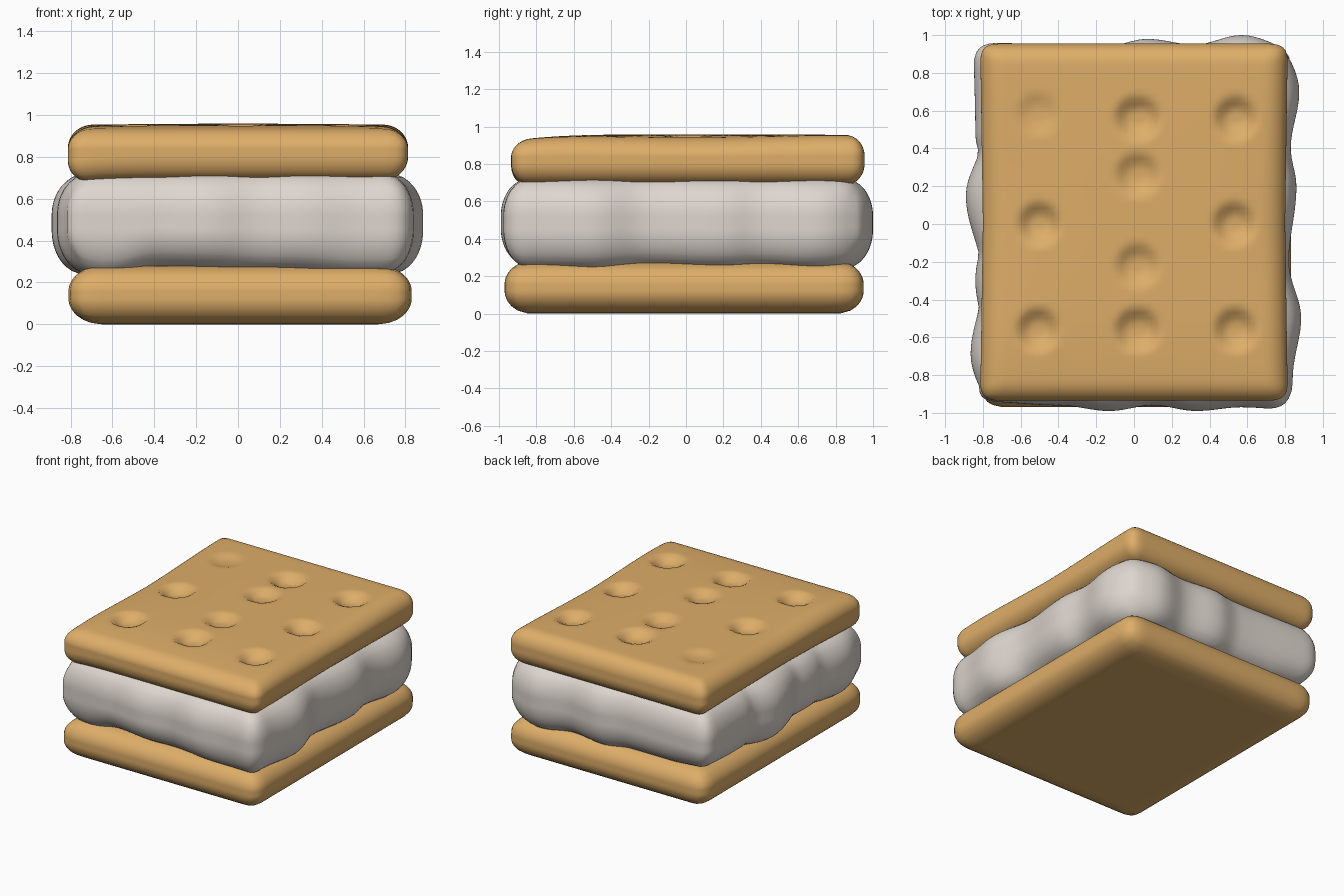
import bpy, bmesh, math

if "Cube" in bpy.data.objects:
    bpy.data.objects.remove(bpy.data.objects["Cube"], do_unlink=True)


def material(name, rgb):
    m = bpy.data.materials.new(name)
    m.use_nodes = True
    m.diffuse_color = (*rgb, 1)
    m.node_tree.nodes["Principled BSDF"].inputs["Base Color"].default_value = (*rgb, 1)
    return m


def wave(t, pts):
    """Smooth interpolation through (position, value) pairs."""
    if t <= pts[0][0]:
        return pts[0][1]
    for (a, va), (b, vb) in zip(pts, pts[1:]):
        if t <= b:
            k = (1 - math.cos(math.pi * (t - a) / (b - a))) / 2
            return va + (vb - va) * k
    return pts[-1][1]


def pillow(name, mat, half, centre, radius, cuts, warp):
    """Rounded slab with squarish plan corners, shaped further by warp."""
    bm = bmesh.new()
    bmesh.ops.create_cube(bm, size=2)
    bmesh.ops.subdivide_edges(bm, edges=bm.edges[:], cuts=cuts, use_grid_fill=True)
    for v in bm.verts:
        inner, d = [], []
        for c, h, r in zip(v.co, half, radius):
            p = c * h
            q = max(r - h, min(h - r, p))
            inner.append(q)
            d.append((p - q) / r)
        plan = (abs(d[0]) ** 3 + abs(d[1]) ** 3) ** (1 / 3)
        n = math.hypot(plan, d[2]) or 1
        p = [q + e / n * r for q, e, r in zip(inner, d, radius)]
        v.co = [a + b for a, b in zip(warp(*p), centre)]
    mesh = bpy.data.meshes.new(name)
    bm.to_mesh(mesh)
    bm.free()
    mesh.materials.append(mat)
    for f in mesh.polygons:
        f.use_smooth = True
    obj = bpy.data.objects.new(name, mesh)
    bpy.context.collection.objects.link(obj)
    return obj


biscuit = material("golden biscuit", (0.73, 0.42, 0.14))
cream = material("soft white filling", (0.73, 0.67, 0.62))

# Bottom cracker: plain slab, flat underneath
pillow("bottom_cracker", biscuit, (0.82, 0.96, 0.14), (0.01, -0.01, 0.14),
       (0.16, 0.14, 0.125), 30, lambda x, y, z: (x, y, z))

# Filling: bulges on each side, with a drooping lower hem
RIGHT = [(-1, 0), (-.8, .02), (-.5, .065), (-.2, 0), (.2, .04), (.4, .01), (.7, .055), (1, -.02)]
LEFT = [(-1, -.03), (-.69, .045), (-.3, -.02), (.15, .07), (.48, -.02), (1, -.03)]
FRONT = [(-.8, 0), (-.4, .02), (-.13, .05), (.1, .02), (.33, .05), (.57, .03), (.78, .04)]
BACK = [(-.8, -.02), (-.15, 0), (.07, .04), (.32, .01), (.57, .06), (.82, 0)]
HEM = [(-.8, 0), (-.63, -.025), (-.38, .04), (.2, .015), (.6, -.015)]


def bulge(x, y, z):
    wx = max(0, (abs(x) - .5) / .32)
    wy = max(0, (abs(y) - .6) / .34)
    ox = wave(y, RIGHT if x > 0 else LEFT) * wx
    oy = wave(x, BACK if y > 0 else FRONT) * wy
    low = max(0, -z / .235)
    droop = wave(x, HEM) * wy if y < 0 else 0
    droop -= .5 * (ox - .02 * wx) + (.5 * (oy - .03 * wy) if y > 0 else 0)
    return x + math.copysign(ox, x), y + math.copysign(oy, y), z + droop * low


pillow("filling", cream, (0.82, 0.94, 0.235), (0, 0, 0.487),
       (0.14, 0.13, 0.2), 44, bulge)

# Top cracker: gently sagging edges and ten pressed dimples
DIMPLES = [(-.5, .57, .02), (.02, .25, .04), (.02, -.23, .04)]
DIMPLES += [(x, y, .05) for x in (-.5, .02, .53) for y in (-.57, -.01, .55)
            if (x, y) not in ((-.5, .55), (.02, -.01))]


def sag_and_dimple(x, y, z):
    if z > 0:
        edge_x, edge_y = (x / .8) ** 4, (y / .945) ** 4
        z -= .03 * edge_x * math.cos(y * 1.6) ** 2 * z / .135
        z -= (.035 if y < 0 else .005) * edge_y * z / .135
        for cx, cy, depth in DIMPLES:
            d = math.hypot(x - cx, y - cy) / .12
            if d < 1:
                z -= depth * min(1, 1.7 * (1 - d))
    else:
        z -= .025 * max(0, -x / .8) ** 6 * max(0, -y / .94) ** 2
    x += (.015 if x > 0 else -.015) * abs(y)
    return x, y, z


pillow("top_cracker", biscuit, (0.80, 0.945, 0.135), (0, 0.01, 0.823),
       (0.12, 0.1, 0.115), 64, sag_and_dimple)
